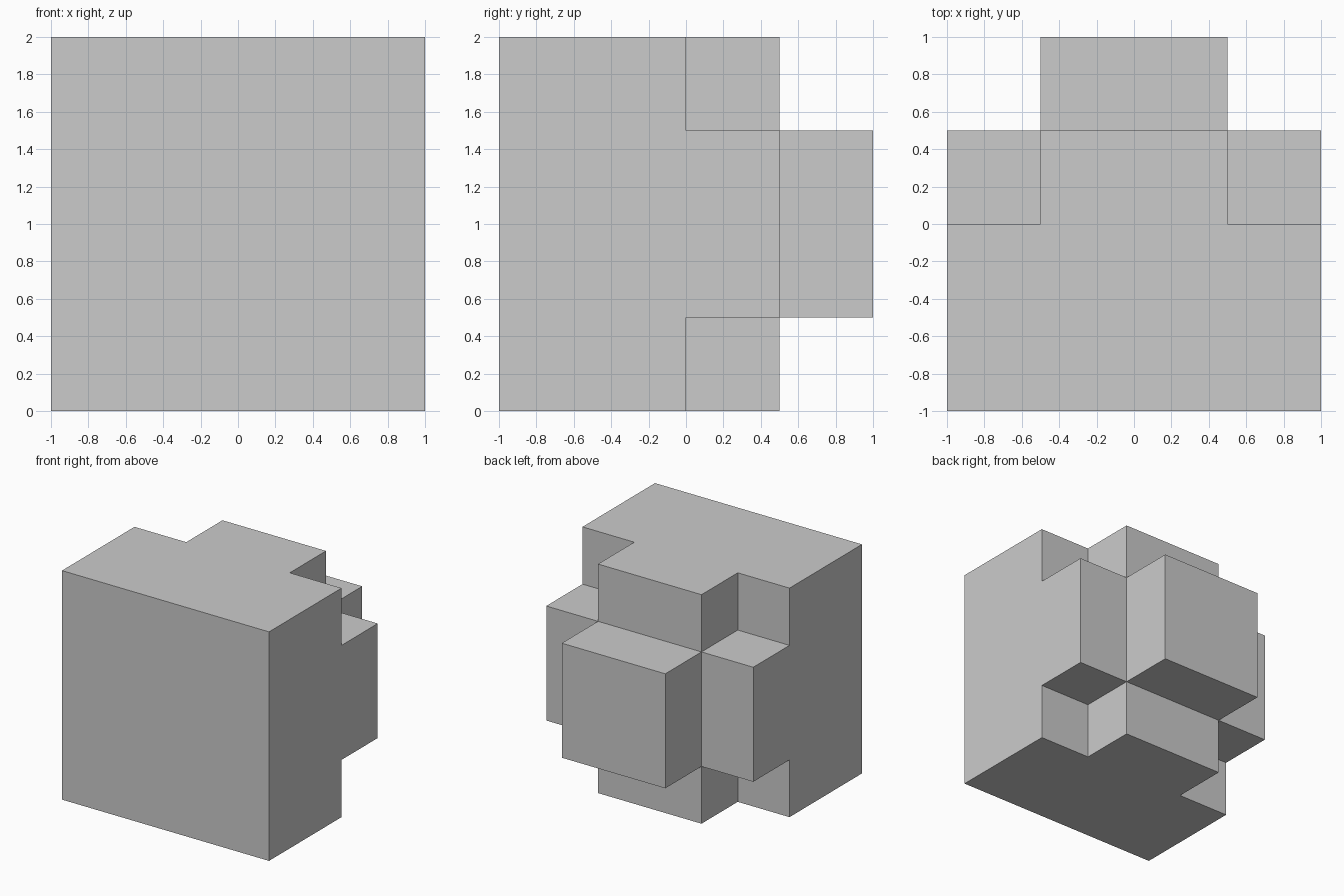
import bpy, bmesh

if "Cube" in bpy.data.objects:
    bpy.data.objects.remove(bpy.data.objects["Cube"])

grey = bpy.data.materials.new("light grey")
grey.diffuse_color = (0.6, 0.6, 0.6, 1)
grey.use_nodes = True
grey.node_tree.nodes["Principled BSDF"].inputs["Base Color"].default_value = grey.diffuse_color

# Stepped block: a 4 x 4 grid of half-unit columns running from the front
# (y = -1) back; middle reaches 1, edges 0.5 and corners 0.
S = 0.5


def depth(i, k):
    if not (0 <= i < 4 and 0 <= k < 4):
        return -1.0
    return 1.0 - 0.5 * ((i in (0, 3)) + (k in (0, 3)))


bm = bmesh.new()


def quad(*pts):
    bm.faces.new([bm.verts.new(p) for p in pts])


for i in range(4):
    for k in range(4):
        x0, z0, d = -1 + i * S, k * S, depth(i, k)
        x1, z1 = x0 + S, z0 + S
        # front and back ends
        quad((x0, -1, z0), (x1, -1, z0), (x1, -1, z1), (x0, -1, z1))
        quad((x1, d, z0), (x0, d, z0), (x0, d, z1), (x1, d, z1))
        # exposed walls, in half-unit pieces beyond each shallower neighbour
        for di, dk, a, b in ((1, 0, (x1, z0), (x1, z1)), (-1, 0, (x0, z1), (x0, z0)),
                             (0, 1, (x1, z1), (x0, z1)), (0, -1, (x0, z0), (x1, z0))):
            y = depth(i + di, k + dk)
            while y < d:
                quad((a[0], y, a[1]), (a[0], y + S, a[1]),
                     (b[0], y + S, b[1]), (b[0], y, b[1]))
                y += S

# weld and merge coplanar pieces into clean faces
bmesh.ops.remove_doubles(bm, verts=bm.verts, dist=0.001)
bmesh.ops.dissolve_limit(bm, angle_limit=0.01, verts=bm.verts, edges=bm.edges)

mesh = bpy.data.meshes.new("stepped_block")
bm.to_mesh(mesh)
bm.free()
mesh.materials.append(grey)
block = bpy.data.objects.new("stepped_block", mesh)
bpy.context.collection.objects.link(block)
